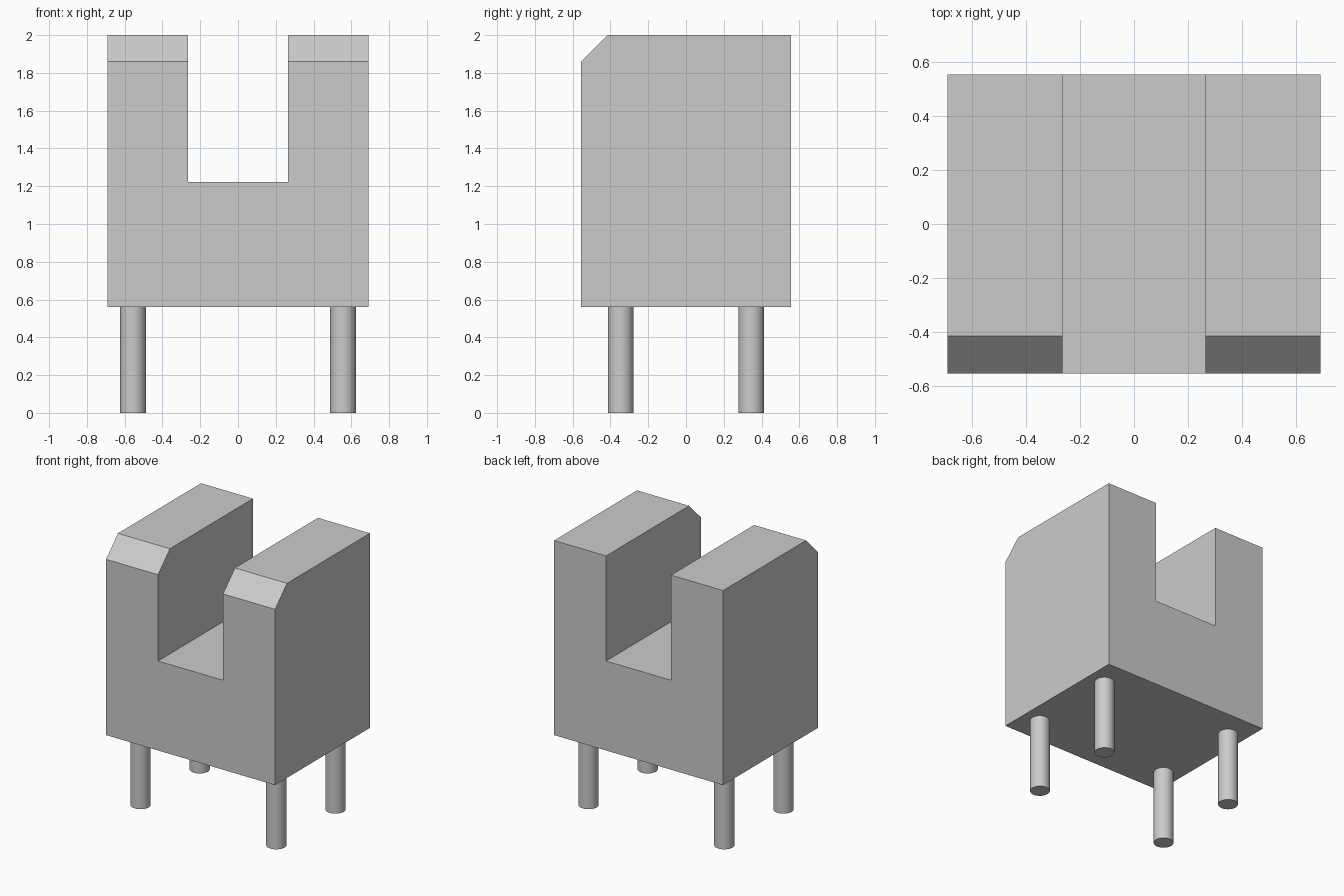
import bpy
import bmesh
import math

cube = bpy.data.objects.get("Cube")
if cube:
    bpy.data.objects.remove(cube, do_unlink=True)

HALF_W, HALF_D = 0.692, 0.555
BASE, SLOT_Z, TOP = 0.56, 1.222, 2.0
SLOT = 0.266
CHAMFER = 0.139
PIN_R, PIN_X, PIN_Y = 0.068, 0.556, 0.346

grey = bpy.data.materials.new("Light grey")
grey.use_nodes = True
grey.diffuse_color = (0.6, 0.6, 0.6, 1)
grey.node_tree.nodes["Principled BSDF"].inputs["Base Color"].default_value = grey.diffuse_color

# Housing: U-shaped profile extruded front to back
right_half = [(HALF_W, BASE), (HALF_W, TOP), (SLOT, TOP), (SLOT, SLOT_Z)]
profile = right_half + [(-x, z) for x, z in reversed(right_half)]
bm = bmesh.new()
face = bm.faces.new([bm.verts.new((x, -HALF_D, z)) for x, z in profile])
extruded = bmesh.ops.extrude_face_region(bm, geom=[face], use_keep_orig=True)
back = [v for v in extruded["geom"] if isinstance(v, bmesh.types.BMVert)]
bmesh.ops.translate(bm, verts=back, vec=(0, 2 * HALF_D, 0))
bmesh.ops.recalc_face_normals(bm, faces=bm.faces)

# Chamfer on the front top edge of each arm
front_top = [e for e in bm.edges
             if all(v.co.z > TOP - 0.01 and v.co.y < 0 for v in e.verts)]
bmesh.ops.bevel(bm, geom=front_top, offset=CHAMFER, offset_type='OFFSET',
                segments=1, affect='EDGES')
bmesh.ops.recalc_face_normals(bm, faces=bm.faces)
mesh = bpy.data.meshes.new("housing")
bm.to_mesh(mesh)
bm.free()
mesh.materials.append(grey)
housing = bpy.data.objects.new("housing", mesh)
bpy.context.collection.objects.link(housing)

# Four round pins under the housing
for side, sx in (("right", -1), ("left", 1)):
    for end, sy in (("front", -1), ("back", 1)):
        bpy.ops.mesh.primitive_cylinder_add(
            vertices=48, radius=PIN_R, depth=BASE,
            location=(sx * PIN_X, sy * PIN_Y, BASE / 2))
        pin = bpy.context.object
        pin.name = f"{end}_{side}_pin"
        pin.data.materials.append(grey)
        bpy.ops.object.shade_smooth_by_angle(angle=math.radians(30))
